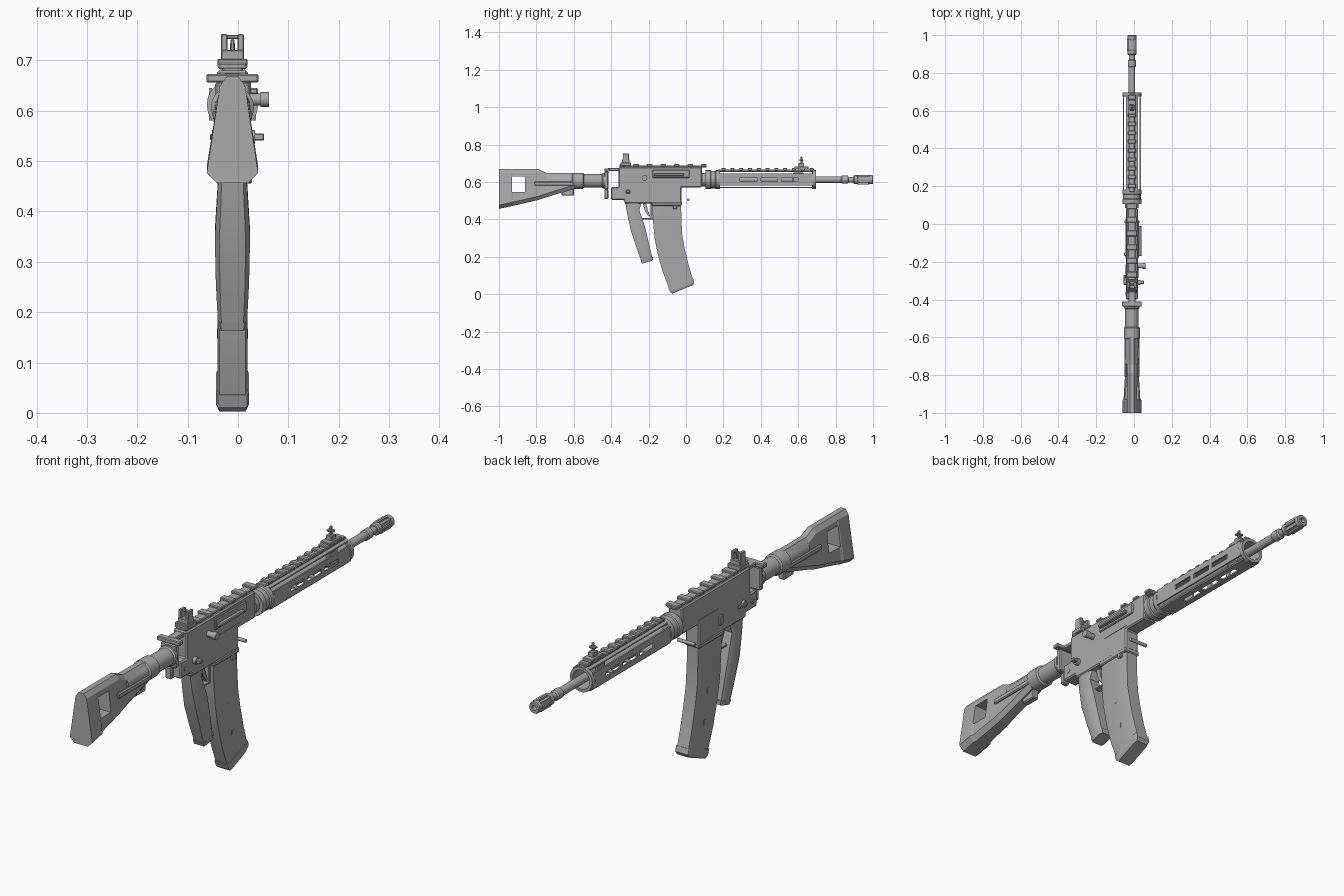
import bpy, bmesh, math
from mathutils import Vector

CX, CZ = -0.011, 0.612          # bore axis
GREY = bpy.data.materials.new("gunmetal_grey")
GREY.diffuse_color = (0.4, 0.4, 0.4, 1)


def finish(bm, name, bevel=0, smooth=False):
    bmesh.ops.recalc_face_normals(bm, faces=bm.faces)
    me = bpy.data.meshes.new(name)
    bm.to_mesh(me)
    bm.free()
    me.materials.append(GREY)
    ob = bpy.data.objects.new(name, me)
    bpy.context.collection.objects.link(ob)
    bpy.ops.object.select_all(action='DESELECT')
    bpy.context.view_layer.objects.active = ob
    ob.select_set(True)
    if bevel:
        m = ob.modifiers.new("bevel", 'BEVEL')
        m.width, m.segments, m.limit_method = bevel, 1, 'ANGLE'
    if smooth:
        bpy.ops.object.shade_smooth_by_angle(angle=math.radians(35))
    return ob


def add_box(bm, x, y, z):
    r = bmesh.ops.create_cube(bm, size=1)
    for v in r['verts']:
        v.co = [a + (b - a) * (c + 0.5) for (a, b), c in zip((x, y, z), v.co)]


def boxes(name, items, bevel=0):
    """One object from several (x range, y range, z range) blocks."""
    bm = bmesh.new()
    for b in items:
        add_box(bm, *b)
    return finish(bm, name, bevel)


def loft(name, rings, bevel=0, smooth=False, close=False):
    """Skin a list of equal-length point rings; cap the ends or close the loop."""
    bm = bmesh.new()
    vs = [[bm.verts.new(p) for p in r] for r in rings]
    n = len(rings[0])
    for a, b in zip(vs, vs[1:] + ([vs[0]] if close else [])):
        for i in range(n):
            bm.faces.new((a[i], a[(i + 1) % n], b[(i + 1) % n], b[i]))
    if not close:
        bm.faces.new(vs[0])
        bm.faces.new(vs[-1])
    return finish(bm, name, bevel, smooth)


def extrude(name, profile, half, bevel=0):
    return loft(name, [[(CX + s * half, y, z) for y, z in profile] for s in (-1, 1)], bevel)


def lathe(name, profile, z=CZ, sides=20, close=False):
    """Round part along y from (y, radius) pairs."""
    rings = [[(CX + r * math.cos(t), y, z + r * math.sin(t))
              for t in (2 * math.pi * i / sides for i in range(sides))] for y, r in profile]
    return loft(name, rings, smooth=True, close=close)


def pin(name, x0, x1, y, z, r, sides=12):
    """Round part running across the gun."""
    return loft(name, [[(x, y + r * math.cos(2 * math.pi * i / sides),
                         z + r * math.sin(2 * math.pi * i / sides)) for i in range(sides)]
                       for x in (x0, x1)], smooth=True)


def cut(ob, cutter):
    m = ob.modifiers.new("cut", 'BOOLEAN')
    m.operation, m.solver, m.object = 'DIFFERENCE', 'EXACT', cutter
    bpy.context.view_layer.objects.active = ob
    bpy.ops.object.modifier_apply(modifier=m.name)
    bpy.data.objects.remove(cutter)


def cx(half):
    return (CX - half, CX + half)


# Shoulder stock: eight-point sections (y, bottom, top, max half width, top half width), then a window
def stock_ring(y, zb, zt, w, t):
    half = [(w * 0.6, zb), (w, zb + 0.02), (t, zt - 0.018), (t * 0.45, zt)]
    return [(CX + a, y, z) for a, z in half] + [(CX - a, y, z) for a, z in half[::-1]]


stock = loft("stock", [stock_ring(*s) for s in (
    (-1.0, 0.456, 0.668, 0.051, 0.025), (-0.935, 0.47, 0.668, 0.051, 0.025),
    (-0.925, 0.472, 0.668, 0.044, 0.025), (-0.79, 0.503, 0.668, 0.036, 0.025),
    (-0.745, 0.518, 0.648, 0.034, 0.025), (-0.6, 0.563, 0.648, 0.034, 0.025))])
cut(stock, boxes("stock_window_cutter", [((-0.2, 0.2), (-0.93, -0.86), (0.545, 0.63))]))
boxes("stock_side_ridges", [((CX + s * 0.033 - 0.006, CX + s * 0.033 + 0.006),
                             (-0.81, -0.6), (0.58, 0.602)) for s in (-1, 1)], 0.004)
boxes("stock_latch", [(cx(0.014), (-0.665, -0.6), (0.527, 0.57))], 0.004)

# Buffer tube with collars and end plate
lathe("buffer_tube", [(-0.74, 0.034), (-0.61, 0.036), (-0.605, 0.043), (-0.55, 0.043),
                      (-0.545, 0.036), (-0.45, 0.036), (-0.445, 0.041), (-0.43, 0.041)], 0.606)
boxes("end_plate", [(cx(0.035), (-0.437, -0.415), (0.56, 0.655)),
                    (cx(0.014), (-0.437, -0.415), (0.51, 0.56))], 0.004)

# Receiver and the fittings on it
extrude("receiver", [(-0.36, 0.68), (0.085, 0.68), (0.085, 0.57), (-0.025, 0.57),
                     (-0.025, 0.485), (-0.33, 0.485), (-0.33, 0.503), (-0.4, 0.503),
                     (-0.4, 0.572), (-0.36, 0.572)], 0.031, 0.005)
boxes("receiver_seam_ledge", [(cx(0.033), (-0.15, -0.02), (0.583, 0.59))])
boxes("charging_handle", [(cx(0.052), (-0.437, -0.41), (0.656, 0.673)),
                          (cx(0.018), (-0.42, -0.34), (0.658, 0.674))], 0.003)
boxes("ejection_port_cover", [((0.01, 0.026), (-0.18, 0.02), (0.622, 0.665)),
                              ((0.01, 0.04), (-0.17, -0.01), (0.632, 0.645))], 0.003)
pin("forward_assist", 0.01, 0.05, -0.222, 0.622, 0.012)
pin("forward_assist_cap", 0.045, 0.062, -0.222, 0.622, 0.015)
pin("selector_hub", -0.052, 0.034, -0.31, 0.548, 0.014)
boxes("selector_levers", [((0.03, 0.052), (-0.318, -0.3), (0.541, 0.555)),
                          ((-0.056, -0.045), (-0.32, -0.27), (0.542, 0.554))], 0.002)
pin("takedown_pin", -0.045, 0.022, -0.37, 0.535, 0.009)
pin("front_pin", -0.05, 0.028, 0.012, 0.505, 0.007)
boxes("magazine_release", [((0.015, 0.028), (-0.07, -0.048), (0.455, 0.475)),
                           ((-0.052, -0.04), (-0.17, -0.15), (0.52, 0.56))], 0.003)

# Top rails with cross ribs
boxes("receiver_rail", [(cx(0.02), (-0.355, 0.11), (0.676, 0.687))]
      + [(cx(0.028), (y, y + 0.03), (0.682, 0.695))
         for y in (-0.355 + 0.0725 * i for i in range(7))], 0.003)
boxes("handguard_rail", [(cx(0.015), (0.17, 0.69), (0.655, 0.666))]
      + [(cx(0.022), (y, y + 0.022), (0.662, 0.675))
         for y in (0.19 + 0.047 * i for i in range(11))], 0.003)

# Handguard: rear nut, open front ring and four slotted panels
lathe("barrel_nut", [(0.085, 0.036), (0.105, 0.036), (0.105, 0.051), (0.13, 0.051), (0.134, 0.047),
                     (0.155, 0.047), (0.16, 0.051), (0.182, 0.051)])
lathe("handguard_front_ring", [(0.675, 0.039), (0.675, 0.051), (0.695, 0.051), (0.695, 0.039)],
      close=True)
for side, s in (("left", -1), ("right", 1)):
    x = CX + s * 0.044
    panel = boxes("handguard_panel_" + side, [((x - 0.003, x + 0.003), (0.18, 0.68), (0.58, 0.645))])
    cut(panel, boxes("slot_cutter", [((x - 0.02, x + 0.02), (y, y + 0.09), (0.601, 0.621))
                                     for y in (0.29, 0.4, 0.51)]))
for level, z in (("top", 0.655), ("bottom", 0.57)):
    panel = boxes("handguard_panel_" + level, [(cx(0.032), (0.18, 0.68), (z - 0.003, z + 0.003))])
    if level == "bottom":
        cut(panel, boxes("slot_cutter", [(cx(0.01), (y, y + 0.09), (z - 0.02, z + 0.02))
                                         for y in (0.29, 0.4, 0.51)]))

# Barrel and muzzle device
lathe("barrel", [(0.08, 0.02), (0.6, 0.02), (0.6, 0.017), (0.83, 0.017), (0.835, 0.021),
                 (0.865, 0.021), (0.87, 0.015), (0.9, 0.015)])
boxes("gas_block", [(cx(0.025), (0.57, 0.63), (0.585, 0.65))], 0.006)
lathe("muzzle_core", [(0.895, 0.010), (0.895, 0.02), (0.9, 0.024), (0.918, 0.024), (0.92, 0.019),
                      (0.975, 0.019), (0.977, 0.024), (0.996, 0.024), (1.0, 0.021), (1.0, 0.010)],
      close=True)
bm = bmesh.new()
for i in range(8):
    a = 2 * math.pi * i / 8
    c = Vector((CX + 0.0205 * math.cos(a), 0, CZ + 0.0205 * math.sin(a)))
    add_box(bm, (c.x - 0.0045, c.x + 0.0045), (0.915, 0.98), (c.z - 0.0045, c.z + 0.0045))
finish(bm, "muzzle_ribs")

# Rear sight with two ears, front sight post
boxes("rear_sight", [(cx(0.03), (-0.35, -0.295), (0.685, 0.703)),
                     (cx(0.023), (-0.342, -0.302), (0.7, 0.72)),
                     ((CX - 0.023, CX - 0.01), (-0.338, -0.306), (0.715, 0.752)),
                     ((CX + 0.01, CX + 0.023), (-0.338, -0.306), (0.715, 0.752)),
                     (cx(0.004), (-0.325, -0.315), (0.715, 0.742)),
                     (cx(0.012), (-0.325, -0.315), (0.742, 0.75))], 0.002)
boxes("front_sight", [(cx(0.022), (0.58, 0.655), (0.668, 0.682)),
                      (cx(0.013), (0.602, 0.632), (0.68, 0.7)),
                      (cx(0.005), (0.612, 0.622), (0.7, 0.735)),
                      (cx(0.014), (0.607, 0.627), (0.712, 0.72))], 0.002)


# Magazine and grip: chamfered sections (rear y, rear z, front y, front z, half width)
def slab_ring(y0, z0, y1, z1, w, c):
    out = []
    for t, k in ((0, 1 - c), (c, 1), (1 - c, 1), (1, 1 - c)):
        out.append((k * w, y0 + (y1 - y0) * t, z0 + (z1 - z0) * t))
    return [(CX + a, y, z) for a, y, z in out] + [(CX - a, y, z) for a, y, z in out[::-1]]


loft("magazine", [slab_ring(*s, 0.14) for s in (
    (-0.18, 0.49, -0.026, 0.49, 0.028), (-0.177, 0.4, -0.025, 0.405, 0.029),
    (-0.168, 0.3, -0.02, 0.315, 0.03), (-0.15, 0.21, -0.006, 0.24, 0.03),
    (-0.125, 0.12, 0.014, 0.155, 0.03), (-0.092, 0.035, 0.036, 0.083, 0.03))], smooth=True)
loft("magazine_base", [slab_ring(*s, 0.12) for s in (
    (-0.094, 0.036, 0.038, 0.085, 0.033), (-0.085, 0.012, 0.044, 0.062, 0.033),
    (-0.073, 0.003, 0.036, 0.048, 0.029))])
boxes("magazine_collar", [(cx(0.034), (-0.183, -0.022), (0.472, 0.492))], 0.004)
boxes("magazine_witness_marks", [(cx(0.031), (y, y + 0.012), (z, z + 0.02))
                                 for y, z in ((-0.09, 0.268), (-0.068, 0.148))])
loft("pistol_grip", [slab_ring(*s, 0.25) for s in (
    (-0.325, 0.495, -0.235, 0.495, 0.027), (-0.315, 0.43, -0.25, 0.45, 0.03),
    (-0.295, 0.34, -0.222, 0.37, 0.035), (-0.265, 0.25, -0.2, 0.28, 0.033),
    (-0.238, 0.175, -0.18, 0.195, 0.029))], smooth=True)
loft("grip_base", [slab_ring(*s, 0.2) for s in (
    (-0.242, 0.178, -0.176, 0.2, 0.03), (-0.236, 0.163, -0.176, 0.18, 0.027))])

# Trigger and its guard
boxes("trigger_guard", [(cx(0.012), (-0.25, -0.17), (0.398, 0.406)),
                        (cx(0.012), (-0.19, -0.178), (0.4, 0.49))], 0.002)
extrude("trigger", [(-0.232, 0.49), (-0.212, 0.49), (-0.205, 0.45), (-0.192, 0.418),
                    (-0.2, 0.414), (-0.22, 0.445)], 0.007)
